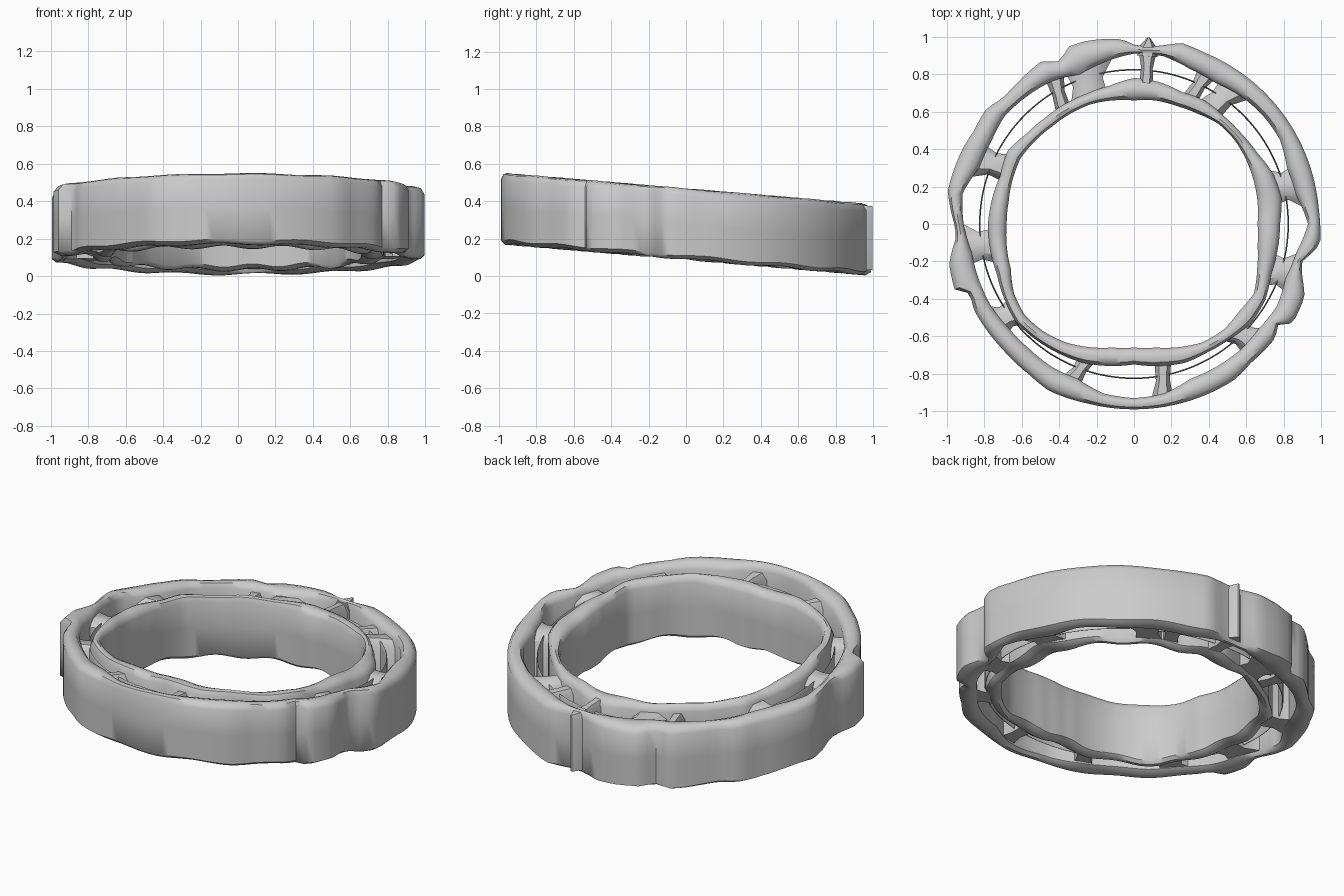
import bpy
import bmesh
from math import sin, cos, radians

cube = bpy.data.objects.get("Cube")
if cube:
    bpy.data.objects.remove(cube)

# One plain grey for the whole ring
grey = bpy.data.materials.new("plain grey")
grey.use_nodes = True
grey.diffuse_color = (0.6, 0.6, 0.6, 1)
grey.node_tree.nodes["Principled BSDF"].inputs["Base Color"].default_value = (0.6, 0.6, 0.6, 1)


def even(values):
    """Pair radii in hundredths with angles ten degrees apart."""
    return [(i * 10, v) for i, v in enumerate(values)]


# Radii in hundredths, counted from the left side round by the back
HOLE = even([66, 67, 68, 69, 70, 70, 68, 67, 67, 66, 67, 68, 68, 68, 69, 70, 69, 68,
             68, 69, 70, 74, 76, 75, 73, 70, 67, 66, 67, 70, 73, 74, 73, 74, 70, 67])
INNER_BACK = even([78, 80, 79, 76, 75, 75, 76, 75, 77, 78, 75, 74, 74, 74, 75, 78, 76, 77,
                   78, 78, 78, 80, 82, 81, 80, 79, 77, 75, 77, 79, 79, 80, 82, 81, 78, 78])
OUTER_BACK = even([93, 88, 87, 90, 90, 89, 87, 88, 91, 91, 88, 85, 88, 89, 90, 88, 88, 93,
                   91, 88, 88, 88, 87, 87, 88, 88, 92, 93, 92, 88, 88, 88, 87, 88, 86, 88])
# The rim has plateaus with sudden steps: angle, radius
RIM = [(5, 99), (20, 99), (36, 99), (52, 99), (68, 99), (75, 100), (82, 96), (89, 95),
       (94, 99), (104, 101), (111, 101), (114, 95), (120, 100), (128, 98), (136, 97),
       (142, 100), (150, 99), (157, 100), (170, 101), (180, 96), (184, 95), (192, 101),
       (200, 102), (203, 95), (208, 97), (224, 97), (235, 98), (243, 100), (256, 99),
       (270, 99), (288, 99), (303, 99), (310, 97), (321, 97), (325, 94), (328, 100),
       (337, 99), (344, 93), (348, 92), (351, 97), (354, 100)]
MIDDLE_IN, MIDDLE_OUT = [(0, 82)], [(0, 82.8)]

# Rounded wall section: share of the thickness, share of the height
SECTION = [(0, 0.05), (0, 0.5), (0, 0.9), (0.2, 0.98), (0.5, 1), (0.8, 0.98),
           (1, 0.9), (1, 0.5), (1, 0.05), (0.7, 0), (0.3, 0)]
HEIGHT = 0.385


def radius(table, angle):
    """Radius at an angle, read between the listed points."""
    angle %= 360
    points = [(table[-1][0] - 360, table[-1][1])] + table + [(table[0][0] + 360, table[0][1])]
    for (a, r), (b, s) in zip(points, points[1:]):
        if a <= angle <= b:
            return (r + (s - r) * (angle - a) / (b - a)) / 100


def point(r, angle, v):
    """Place a point on the tilted ring."""
    t = radians(angle)
    x, y = r * cos(t), r * sin(t)
    return (x, y, 0.085 - 0.085 * y + HEIGHT * v)


def finish(name, bm):
    bmesh.ops.recalc_face_normals(bm, faces=bm.faces)
    mesh = bpy.data.meshes.new(name)
    bm.to_mesh(mesh)
    bm.free()
    mesh.materials.append(grey)
    ob = bpy.data.objects.new(name, mesh)
    bpy.context.collection.objects.link(ob)
    bpy.ops.object.select_all(action="DESELECT")
    ob.select_set(True)
    bpy.context.view_layer.objects.active = ob
    bpy.ops.object.shade_smooth_by_angle(angle=radians(45))


def wall(name, inside, outside, wave, low=0, high=1):
    """Closed ring wall with a slightly uneven top and bottom edge."""
    bm = bmesh.new()
    rings = []
    for step in range(144):
        angle = step * 2.5
        r0, r1 = radius(inside, angle), radius(outside, angle)
        dip = wave * (1 + sin(radians(angle * 14))) / 2
        base, top = low + dip, high - dip * 0.4
        rings.append([bm.verts.new(point(r0 + (r1 - r0) * u, angle, base + (top - base) * v))
                      for u, v in SECTION])
    n = len(SECTION)
    for k, ring in enumerate(rings):
        after = rings[(k + 1) % len(rings)]
        for j in range(n):
            m = (j + 1) % n
            bm.faces.new((ring[j], ring[m], after[m], after[j]))
    finish(name, bm)


def web(name, a0, a1, r0, r1, top, half, flares=(1.2, 0.85, 1.2)):
    """Block joining the two walls, its width varying from inside to outside."""
    bm = bmesh.new()
    loops = []
    for t, flare in zip((0, 0.5, 1), flares):
        angle, r = a0 + (a1 - a0) * t, r0 + (r1 - r0) * t
        w = half * flare
        corners = ((-w, 0.08), (-w, top - 0.1), (-w * 0.5, top),
                   (w * 0.5, top), (w, top - 0.1), (w, 0.08))
        loops.append([bm.verts.new(point(r, angle + d, v)) for d, v in corners])
    n = len(loops[0])
    for first, second in zip(loops, loops[1:]):
        for j in range(n):
            m = (j + 1) % n
            bm.faces.new((first[j], first[m], second[m], second[j]))
    bm.faces.new(loops[0])
    bm.faces.new(loops[-1])
    finish(name, bm)


# Two concentric walls with a thin sheet between them
wall("inner_wall", HOLE, INNER_BACK, 0.05)
wall("outer_wall", OUTER_BACK, RIM, 0.03)
wall("middle_sheet", MIDDLE_IN, MIDDLE_OUT, 0, 0.12, 0.85)

# Slanted webs between the walls: inner angle, outer angle, half width in degrees
WEBS = [(15, 13, 6), (57, 53, 5), (66, 64, 3), (110, 106, 7), (122, 118, 3),
        (156, 158, 5), (189, 187, 6), (217, 215, 5), (251, 248, 3), (282, 279, 3),
        (313, 316, 5), (341, 343, 6)]
for number, (a0, a1, half) in enumerate(WEBS):
    r0 = radius(INNER_BACK, a0) - 0.03
    r1 = radius(OUTER_BACK, a1) + 0.03
    web(f"web_{number + 1}", a0, a1, r0, r1, 0.88, half)

# Rib at the back, ending in a point outside the rim
web("back_rib", 85, 85.5, 0.74, 0.93, 0.95, 2.5)
web("back_rib_tip", 85.5, 85.5, 0.9, 1, 0.97, 3.5, (1, 0.8, 0.1))
